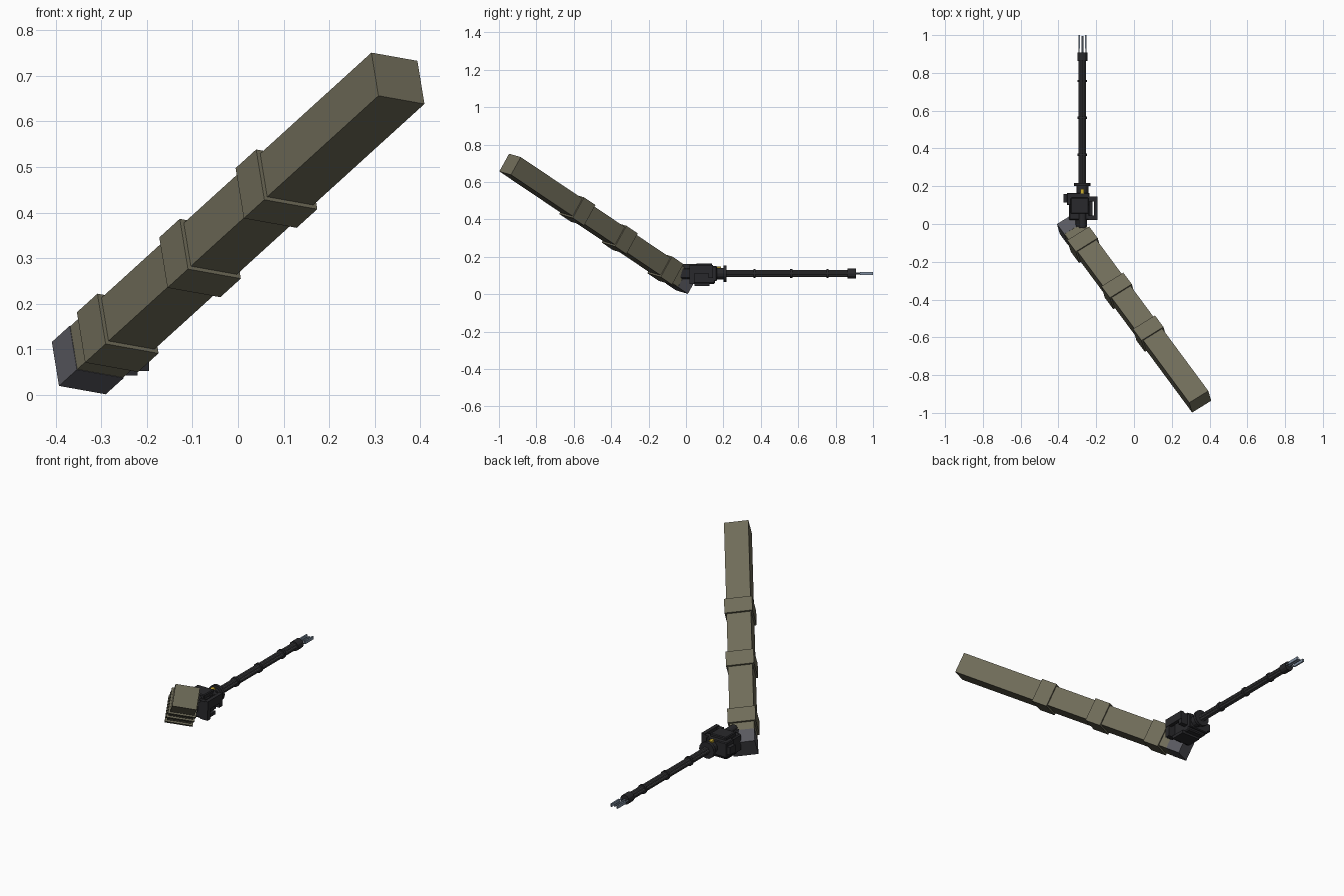
import bpy, bmesh, math
from mathutils import Matrix, Vector

if "Cube" in bpy.data.objects:
    bpy.data.objects.remove(bpy.data.objects["Cube"])


def material(name, rgb):
    m = bpy.data.materials.new(name)
    m.diffuse_color = (*rgb, 1)
    m.use_nodes = True
    m.node_tree.nodes["Principled BSDF"].inputs["Base Color"].default_value = m.diffuse_color
    return m


OLIVE = material("olive_cloth", (0.16, 0.15, 0.10))
GLOVE = material("glove_grey", (0.10, 0.10, 0.115))
DARK = material("dark_metal", (0.022, 0.022, 0.025))
METAL = material("gun_metal", (0.07, 0.07, 0.075))
STEEL = material("blue_steel", (0.22, 0.28, 0.36))
YELLOW = material("yellow", (0.6, 0.42, 0.03))


def finish(name, bm, mat):
    me = bpy.data.meshes.new(name)
    bm.to_mesh(me)
    bm.free()
    me.materials.append(mat)
    ob = bpy.data.objects.new(name, me)
    bpy.context.collection.objects.link(ob)
    return ob


def box(name, x, y, z, mat, frame=Matrix(), bevel=0):
    """Box from three (min, max) ranges, in an optional frame."""
    bm = bmesh.new()
    size = [b - a for a, b in (x, y, z)]
    mid = Vector([(a + b) / 2 for a, b in (x, y, z)])
    bmesh.ops.create_cube(bm, size=1, matrix=Matrix.Translation(mid) @ Matrix.Diagonal((*size, 1)))
    if bevel:
        bmesh.ops.bevel(bm, geom=bm.edges[:], offset=bevel, segments=1, affect='EDGES')
    bm.transform(frame)
    return finish(name, bm, mat)


def rod(name, x, z, y0, y1, r, mat, sides=12):
    """Cylinder running along y."""
    bm = bmesh.new()
    bmesh.ops.create_cone(bm, cap_ends=True, segments=sides, radius1=r, radius2=r, depth=y1 - y0,
                          matrix=Matrix.Translation((x, (y0 + y1) / 2, z)) @ Matrix.Rotation(math.pi / 2, 4, 'X'))
    return finish(name, bm, mat)


# Arm frame: local z runs from the hand to the shoulder
d = Vector((0.523, -0.707, 0.475)).normalized()
u = Vector((0.102, 0.061, -0.017))
u = (u - u.dot(d) * d).normalized()
v = d.cross(u)
ARM = Matrix.Translation((-0.349, 0.005, 0.059)) @ Matrix((u, v, d)).transposed().to_4x4()


def arm_box(name, t0, t1, grow, mat):
    a, b = 0.060 + grow, 0.0545 + grow
    return box(name, (-a, a), (-b, b), (t0, t1), mat, ARM)


# Hand and sleeve with three raised folds
arm_box("hand", 0, 0.075, 0.001, GLOVE)
arm_box("sleeve", 0.07, 1.337, 0, OLIVE)
for i, t in enumerate((0.12, 0.465, 0.785)):
    arm_box(f"sleeve_fold_{i + 1}", t, t + 0.086, 0.009, OLIVE)

# Receiver
GX, GZ = -0.273, 0.11
box("receiver", (-0.345, -0.235), (0.02, 0.155), (0.055, 0.145), DARK, bevel=0.006)
box("receiver_cover", (-0.335, -0.24), (0.055, 0.14), (0.14, 0.165), DARK, bevel=0.004)
box("receiver_base", (-0.33, -0.22), (0.045, 0.125), (0.043, 0.06), DARK)
box("receiver_front", (-0.356, -0.235), (0.10, 0.165), (0.07, 0.15), DARK, bevel=0.004)
box("left_knob", (-0.374, -0.35), (0.115, 0.16), (0.09, 0.13), DARK)
box("rear_grip", (-0.31, -0.25), (-0.04, 0.03), (0.082, 0.142), DARK, bevel=0.008)
rod("top_drum", GX, 0.14, -0.02, 0.09, 0.02, DARK)

# Side handle loop
box("handle_bar", (-0.213, -0.193), (0.02, 0.145), (0.11, 0.155), DARK)
box("handle_rear_post", (-0.24, -0.195), (0.02, 0.045), (0.053, 0.15), DARK)
box("handle_front_post", (-0.24, -0.195), (0.12, 0.145), (0.085, 0.15), DARK)

# Nose, flange and sight
rod("nose", GX, GZ, 0.15, 0.205, 0.031, DARK)
rod("flange", GX, GZ, 0.2, 0.216, 0.044, DARK, 16)
box("yellow_marker", (GX - 0.009, GX + 0.009), (0.15, 0.186), (0.132, 0.149), YELLOW)

# Barrel cluster with clamping bands
rod("barrel_core", GX, GZ, 0.2, 0.88, 0.011, DARK)
for i in range(6):
    a = math.radians(60 * i)
    rod(f"barrel_{i + 1}", GX + 0.0125 * math.cos(a), GZ + 0.0125 * math.sin(a), 0.2, 0.89, 0.007, METAL, 8)
for i, y in enumerate((0.366, 0.563, 0.757)):
    rod(f"barrel_band_{i + 1}", GX, GZ, y - 0.006, y + 0.006, 0.025, DARK)
rod("muzzle_collar", GX, GZ, 0.863, 0.909, 0.026, DARK)

# Muzzle prongs
for side, s in (("left", -1), ("right", 1)):
    x = GX + s * 0.018
    box(f"{side}_prong_base", (x - 0.003, x + 0.003), (0.9, 0.935), (GZ - 0.003, GZ + 0.003), STEEL)
    box(f"{side}_prong", (x - 0.004, x + 0.004), (0.93, 1.0), (GZ - 0.008, GZ + 0.008), STEEL)
rod("muzzle_core", GX, GZ, 0.905, 0.995, 0.005, STEEL, 8)
